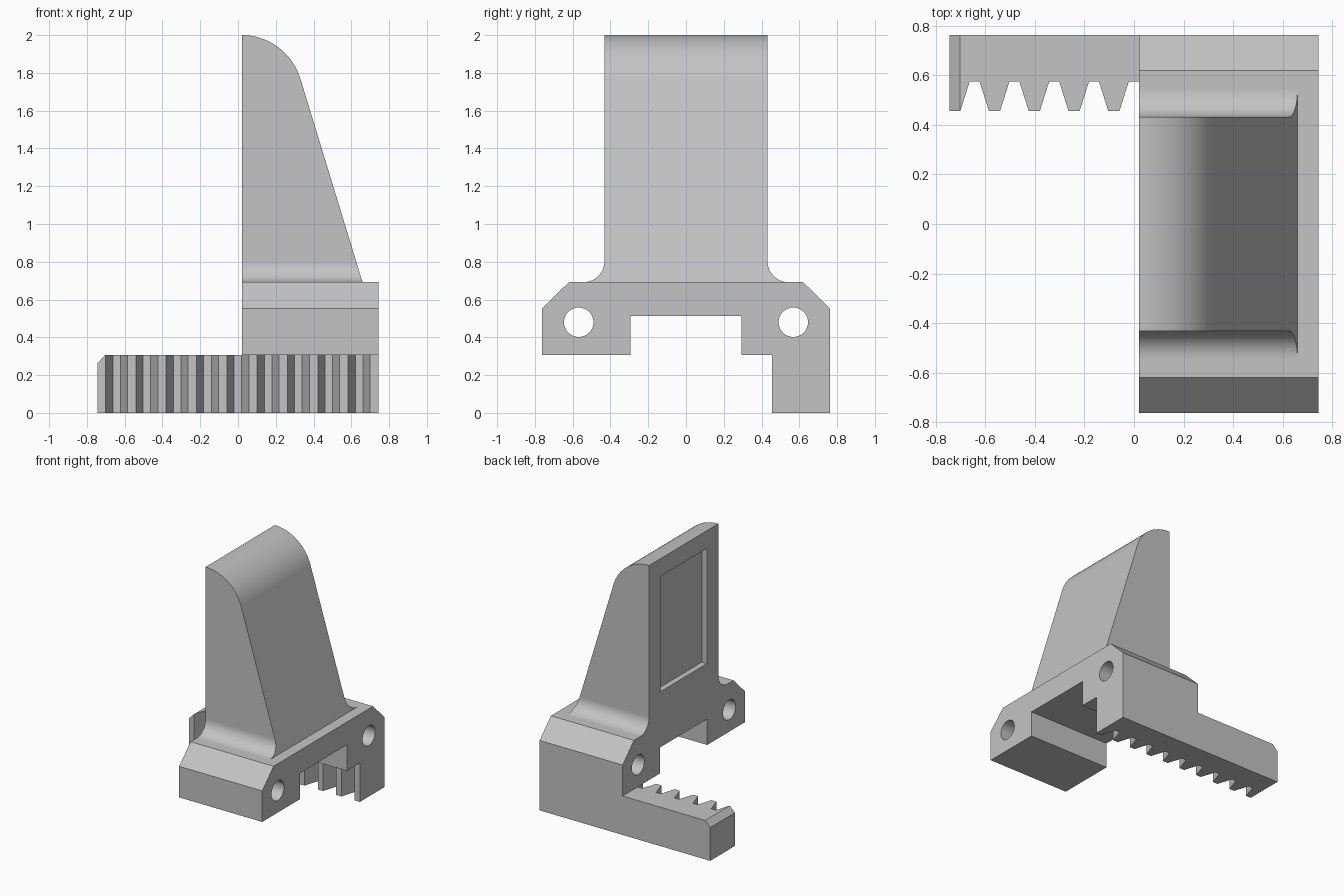
import bpy, bmesh, math

if "Cube" in bpy.data.objects:
    bpy.data.objects.remove(bpy.data.objects["Cube"], do_unlink=True)

# Single grey plastic
GREY = (0.55, 0.55, 0.55, 1)
grey = bpy.data.materials.new("plain grey")
grey.use_nodes = True
grey.diffuse_color = GREY
grey.node_tree.nodes["Principled BSDF"].inputs["Base Color"].default_value = GREY

PLACE = {"x": lambda a, b, t: (t, a, b),
         "y": lambda a, b, t: (a, t, b),
         "z": lambda a, b, t: (a, b, t)}


def prism(name, profile, axis, lo, hi):
    """Extrude a 2D profile along an axis from lo to hi."""
    bm = bmesh.new()
    rings = [[bm.verts.new(PLACE[axis](a, b, t)) for a, b in profile] for t in (lo, hi)]
    n = len(profile)
    bm.faces.new(rings[0])
    bm.faces.new(rings[1])
    for i in range(n):
        j = (i + 1) % n
        bm.faces.new((rings[0][i], rings[0][j], rings[1][j], rings[1][i]))
    bmesh.ops.recalc_face_normals(bm, faces=bm.faces[:])
    mesh = bpy.data.meshes.new(name)
    bm.to_mesh(mesh)
    bm.free()
    mesh.materials.append(grey)
    obj = bpy.data.objects.new(name, mesh)
    bpy.context.collection.objects.link(obj)
    return obj


def arc(ca, cb, r, start, end, steps):
    angles = [math.radians(start + (end - start) * i / steps) for i in range(steps + 1)]
    return [(ca + r * math.cos(t), cb + r * math.sin(t)) for t in angles]


def activate(obj):
    bpy.ops.object.select_all(action="DESELECT")
    obj.select_set(True)
    bpy.context.view_layer.objects.active = obj


def carve(obj, cutter, operation="DIFFERENCE"):
    """Apply a boolean and discard the cutter."""
    cutter.hide_render = True
    activate(obj)
    mod = obj.modifiers.new("carve", "BOOLEAN")
    mod.operation, mod.solver, mod.object = operation, "EXACT", cutter
    bpy.ops.object.modifier_apply(modifier=mod.name)
    bpy.data.objects.remove(cutter, do_unlink=True)


BACK, END = 0.02, 0.745        # x extent of the body
SIDE, RACK_TOP, DECK = 0.762, 0.307, 0.692

# Bridge-shaped base with chamfered shoulders and two cross holes
half = [(0.293, 0.512), (0.293, RACK_TOP), (SIDE, RACK_TOP), (SIDE, 0.552), (0.62, DECK)]
base = prism("base", half + [(-y, z) for y, z in reversed(half)], "x", BACK, END)
for y in (-0.568, 0.568):
    carve(base, prism("hole_cutter", arc(y, 0.48, 0.078, 0, 348.75, 31), "x", -0.2, 1))

# Tower: flared cross-section trimmed by a rounded wedge outline
flare = 0.11
right = [(0.432, 2.1)] + arc(0.432 + flare, DECK + flare, flare, 180, 270, 12)
tower = prism("tower", right + [(-y, z) for y, z in reversed(right)], "x", BACK, 0.95)
wedge = [(-0.2, 0.5), (-0.2, 2.0)] + arc(BACK, 1.676, 0.324, 90, 17, 16) + [(0.718, 0.5)]
carve(tower, prism("wedge_cutter", wedge, "y", -1, 1), "INTERSECT")

# Shallow rectangular recess in the flat face of the tower
window = [(-0.29, 0.95), (0.29, 0.95), (0.29, 1.86), (-0.29, 1.86)]
carve(tower, prism("recess_cutter", window, "x", -0.2, BACK + 0.045))

# Toothed rack with a chamfered end
TIP, ROOT, PITCH = 0.455, 0.575, 0.1605
outline = [(END, SIDE), (-END, SIDE), (-END, TIP)]
for i in range(9):
    x = -0.643 + PITCH * i
    outline += [(x - 0.058, TIP), (x - 0.02, ROOT), (x + 0.02, ROOT), (x + 0.058, TIP)]
outline.append((END, TIP))
rack = prism("toothed_rack", outline, "z", 0, RACK_TOP)
bevel = [(-0.79, 0.217), (-0.655, 0.354), (-0.79, 0.354)]
carve(rack, prism("bevel_cutter", bevel, "y", 0, 1))

# Smooth the curved walls, keep edges crisp
for part in (base, tower, rack):
    activate(part)
    bpy.ops.object.shade_smooth_by_angle(angle=math.radians(25))
    part.modifiers.new("crisp flats", "WEIGHTED_NORMAL").keep_sharp = True
